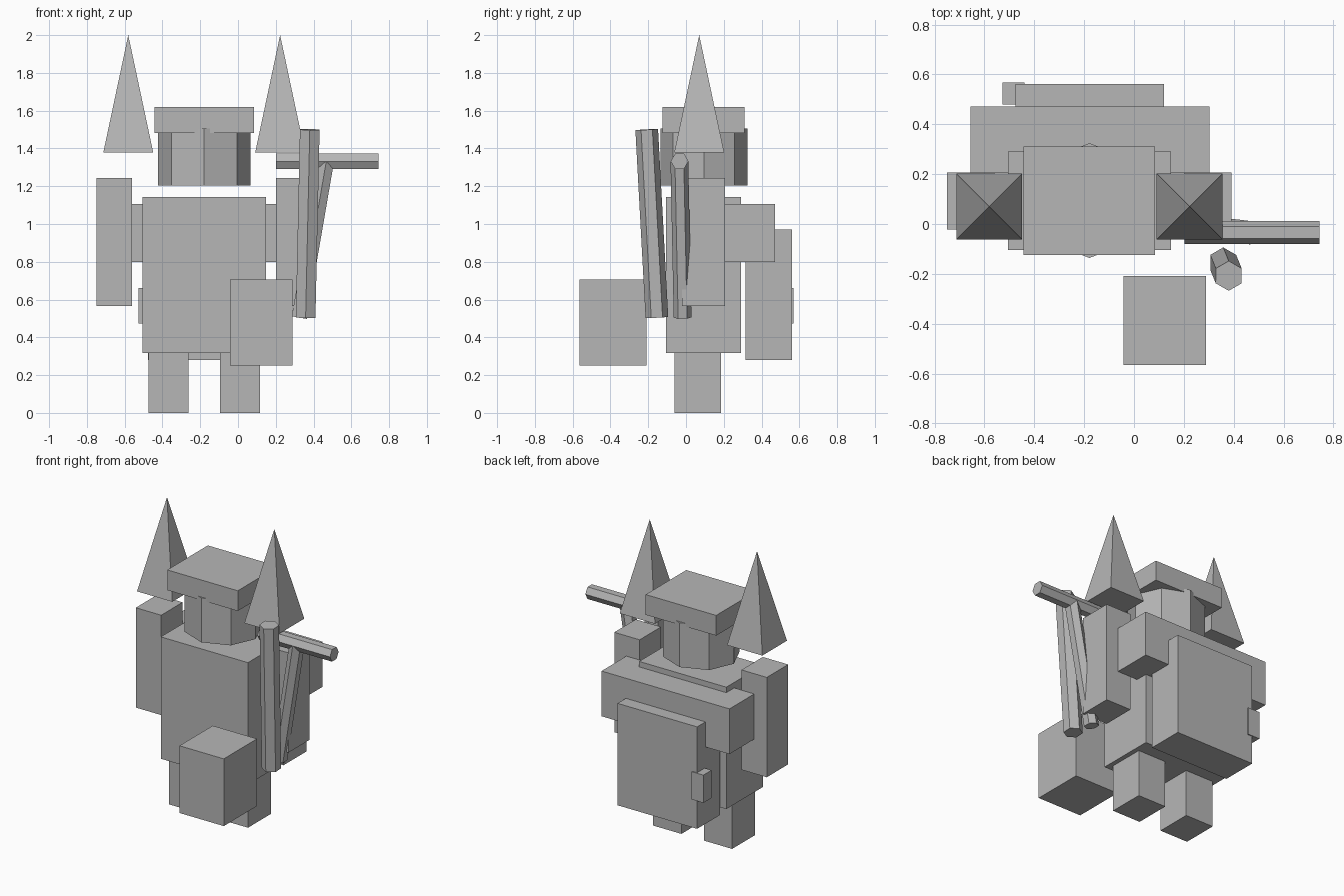
import bpy, bmesh, math
from mathutils import Vector

if "Cube" in bpy.data.objects:
    bpy.data.objects.remove(bpy.data.objects["Cube"])

grey = bpy.data.materials.new("plain grey")
grey.diffuse_color = (0.47, 0.47, 0.47, 1)
grey.use_nodes = True
grey.node_tree.nodes["Principled BSDF"].inputs["Base Color"].default_value = grey.diffuse_color


def finish(name, bm):
    bmesh.ops.recalc_face_normals(bm, faces=bm.faces)
    me = bpy.data.meshes.new(name)
    bm.to_mesh(me)
    bm.free()
    me.materials.append(grey)
    ob = bpy.data.objects.new(name, me)
    bpy.context.collection.objects.link(ob)
    return ob


def box(name, x, y, z):
    """Box from its (min, max) range on each axis."""
    bm = bmesh.new()
    bmesh.ops.create_cube(bm, size=1)
    for v in bm.verts:
        v.co = [(lo + hi) / 2 + c * (hi - lo) for c, (lo, hi) in zip(v.co, (x, y, z))]
    return finish(name, bm)


def prism(name, a, b, sides, r, phase=0.0, pointed=False, squash=1.0):
    """Flat-sided rod from a to b; one corner faces +y when phase is 0."""
    a, b = Vector(a), Vector(b)
    d = (b - a).normalized()
    v = (Vector((0, 1, 0)) - d * d.y).normalized()
    u = v.cross(d)
    ring = []
    for k in range(sides):
        t = phase + 2 * math.pi * k / sides
        ring.append(v * (r * squash * math.cos(t)) + u * (r * math.sin(t)))
    bm = bmesh.new()
    low = [bm.verts.new(a + p) for p in ring]
    bm.faces.new(low)
    if pointed:
        tip = bm.verts.new(b)
        for k in range(sides):
            bm.faces.new((low[k - 1], low[k], tip))
    else:
        top = [bm.verts.new(b + p) for p in ring]
        bm.faces.new(top)
        for k in range(sides):
            bm.faces.new((low[k - 1], low[k], top[k], top[k - 1]))
    return finish(name, bm)


CX = -0.179  # centre line of the figure

# Torso, head and cap
box("torso", (-0.505, 0.148), (-0.105, 0.29), (0.318, 1.143))
prism("head", (CX, 0.094, 1.205), (CX, 0.094, 1.505), 8, 0.245, squash=0.94)
box("cap", (-0.443, 0.085), (-0.124, 0.31), (1.483, 1.62))

# Mirrored limbs and shoulder spikes
for side, s in (("left", -1), ("right", 1)):
    def span(inner, outer):
        return tuple(sorted((CX + s * inner, CX + s * outer)))
    box(side + "_leg", span(0.084, 0.296), (-0.06, 0.185), (0, 0.32))
    box(side + "_arm", span(0.381, 0.571), (-0.022, 0.207), (0.567, 1.243))
    x = CX + s * 0.402
    prism(side + "_spike", (x, 0.07, 1.379), (x, 0.07, 2.0), 4,
          0.132 * math.sqrt(2), phase=math.pi / 4, pointed=True)

# Bedroll, backpack and its side pocket
box("bedroll", (-0.656, 0.302), (0.205, 0.472), (0.8, 1.106))
box("backpack", (-0.476, 0.12), (0.315, 0.561), (0.28, 0.97))
box("side_pocket", (-0.528, -0.44), (0.48, 0.568), (0.472, 0.66))

# Front block
box("front_block", (-0.043, 0.289), (-0.565, -0.209), (0.25, 0.705))

# Six-sided rods
prism("crossbar", (0.202, -0.034, 1.332), (0.745, -0.034, 1.332), 6, 0.047)
prism("front_rod", (0.358, -0.154, 0.505), (0.38, -0.208, 1.5), 6, 0.06)
prism("rear_rod", (0.325, -0.018, 0.505), (0.467, -0.035, 1.33), 6, 0.047)
